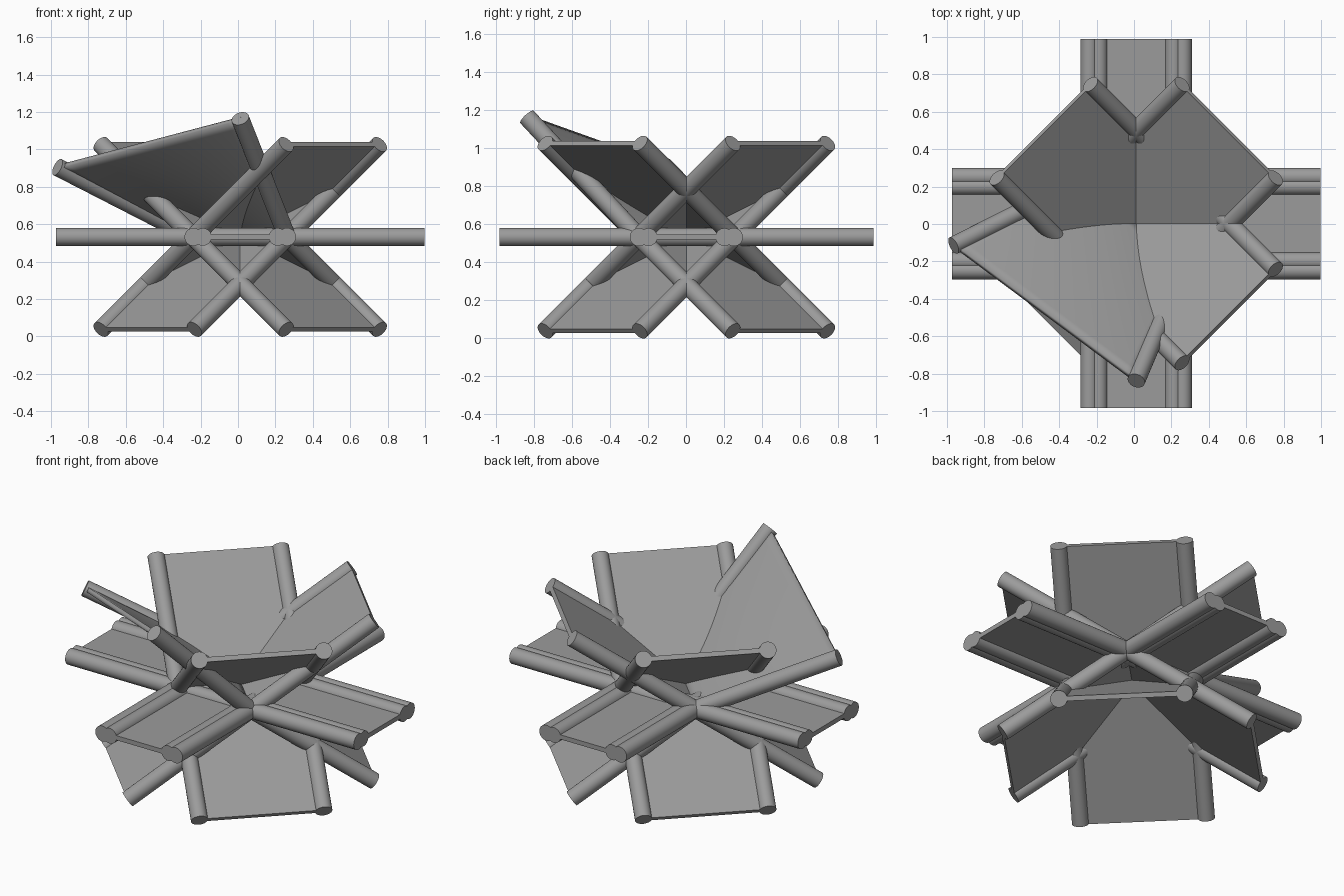
import bpy, bmesh
from mathutils import Vector

if "Cube" in bpy.data.objects:
    bpy.data.objects.remove(bpy.data.objects["Cube"])

C = Vector((0.012, 0.002, 0.532))   # hub centre
R, T, H = 0.048, 0.028, 0.25        # rail radius, panel thickness, half width

# Dark grey for every part
GREY = bpy.data.materials.new("dark_grey")
GREY.diffuse_color = (0.33, 0.33, 0.33, 1)
GREY.use_nodes = True
GREY.node_tree.nodes["Principled BSDF"].inputs["Base Color"].default_value = GREY.diffuse_color


def rail(name, a, b, r=R):
    """Round bar from a to b."""
    a, b = Vector(a), Vector(b)
    d = b - a
    bpy.ops.mesh.primitive_cylinder_add(vertices=40, radius=r, depth=d.length,
                                        location=(a + b) / 2,
                                        rotation=d.to_track_quat('Z', 'Y').to_euler())
    o = bpy.context.object
    o.name = name
    o.data.materials.append(GREY)
    bpy.ops.object.shade_smooth_by_angle()


def panel(name, a0, b0, a1, b1, n=1):
    """Thick sheet ruled between inner edge a0-b0 and outer edge a1-b1."""
    a0, b0, a1, b1 = map(Vector, (a0, b0, a1, b1))
    bm = bmesh.new()
    g = [[bm.verts.new(a0.lerp(a1, i / n).lerp(b0.lerp(b1, i / n), j / n))
          for j in range(n + 1)] for i in range(n + 1)]
    for i in range(n):
        for j in range(n):
            bm.faces.new((g[i][j], g[i + 1][j], g[i + 1][j + 1], g[i][j + 1]))
    bmesh.ops.recalc_face_normals(bm, faces=bm.faces)
    me = bpy.data.meshes.new(name)
    bm.to_mesh(me)
    bm.free()
    me.materials.append(GREY)
    o = bpy.data.objects.new(name, me)
    bpy.context.collection.objects.link(o)
    m = o.modifiers.new("thickness", 'SOLIDIFY')
    m.thickness, m.offset = T, 0
    if n > 1:
        bpy.ops.object.select_all(action='DESELECT')
        o.select_set(True)
        bpy.context.view_layer.objects.active = o
        bpy.ops.object.shade_smooth_by_angle()


# Level cross: two bands with doubled rails along each edge
L = 0.986
for axis in ("x", "y"):
    def p(u, v):
        return C + Vector((u, v, 0) if axis == "x" else (v, u, 0))
    panel(f"level_panel_{axis}", p(-L, -H), p(-L, H), p(L, -H), p(L, H))
    for s in (-1, 1):
        rail(f"level_outer_rail_{axis}", p(-L, s * H), p(L, s * H))
        rail(f"level_inner_rail_{axis}", p(-L, s * 0.2), p(L, s * 0.2), R - 0.001)

# Slanted panels with a rail on both sides, one per octant
for sx in (-1, 1):
    for sy in (-1, 1):
        for sz in (-1, 1):
            a0 = C + Vector((sx * H, -sy * H, 0))
            b0 = C + Vector((-sx * H, sy * H, 0))
            d = Vector((sx, sy, sz)) * 0.495
            a1, b1 = a0 + d, b0 + d
            name, n = "slanted", 1
            if (sx, sy, sz) == (-1, -1, 1):
                # the splayed, twisted panel at front left; a is the left rail
                a1, b1 = Vector((-0.965, -0.115, 0.905)), Vector((0.012, -0.838, 1.165))
                name, n = "twisted", 16
            panel(name + "_panel", a0, b0, a1, b1, n)
            rail(name + "_rail_a", a0, a1)
            rail(name + "_rail_b", b0, b1)
